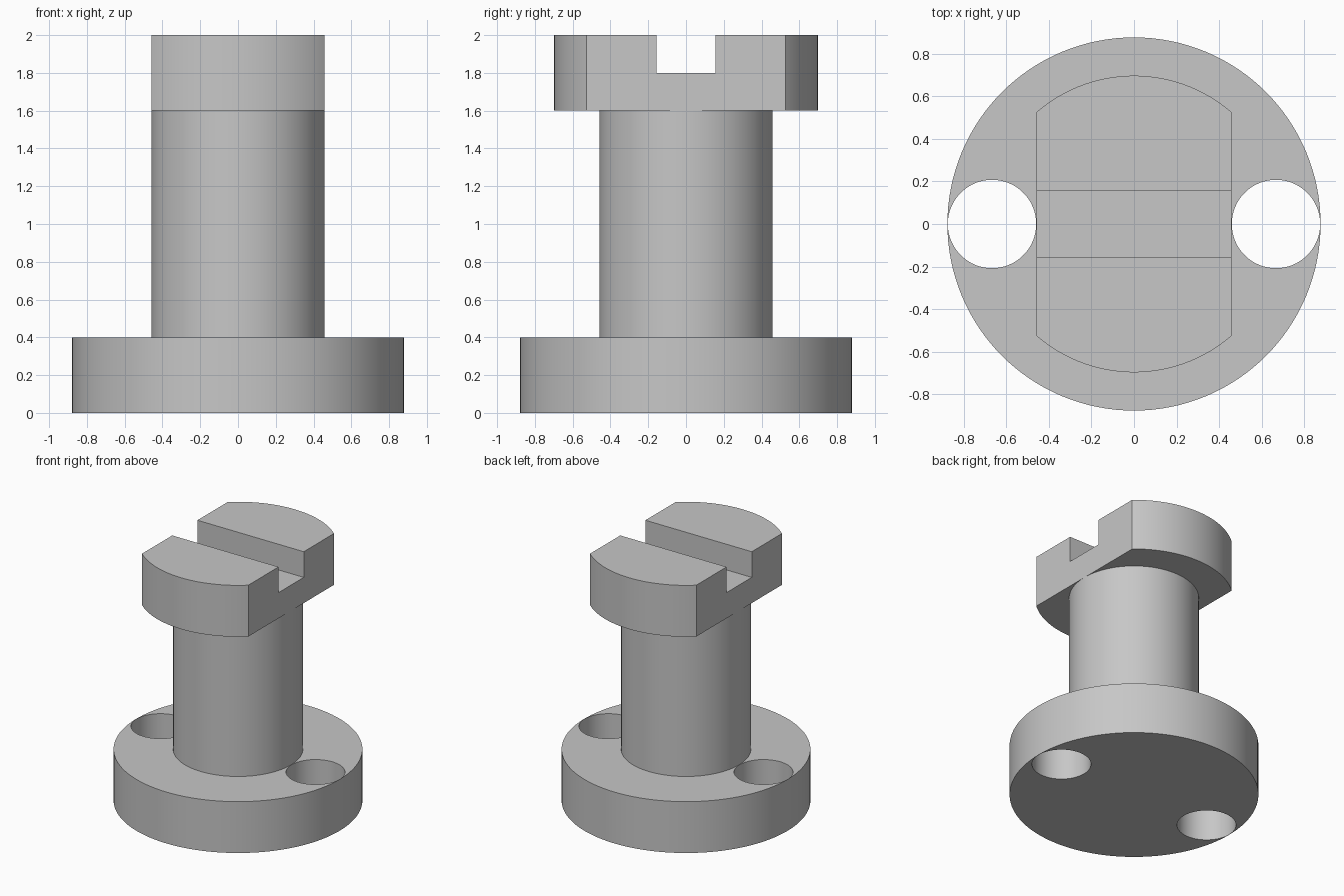
import bpy
import math

default_cube = bpy.data.objects.get("Cube")
if default_cube:
    bpy.data.objects.remove(default_cube, do_unlink=True)

BASE_R, STEM_R, HEAD_R = 0.878, 0.458, 0.698
BASE_TOP, HEAD_BOTTOM, SLOT_FLOOR, TOP = 0.4, 1.6, 1.8, 2.0
HOLE_X, HOLE_R, SLOT_WIDTH = 0.668, 0.208, 0.31

grey = bpy.data.materials.new("plain grey")
grey.use_nodes = True
grey.diffuse_color = (0.57, 0.57, 0.57, 1)
grey.node_tree.nodes["Principled BSDF"].inputs["Base Color"].default_value = grey.diffuse_color


def finish_primitive(name):
    obj = bpy.context.object
    obj.name = name
    obj.data.materials.append(grey)
    return obj


def cylinder(name, radius, z0, z1, x=0, sides=128):
    bpy.ops.mesh.primitive_cylinder_add(vertices=sides, radius=radius, depth=z1 - z0,
                                        location=(x, 0, (z0 + z1) / 2),
                                        rotation=(0, 0, math.pi / 2))
    return finish_primitive(name)


def box(name, width, depth, z0, z1):
    bpy.ops.mesh.primitive_cube_add(size=1, location=(0, 0, (z0 + z1) / 2))
    obj = finish_primitive(name)
    obj.scale = (width, depth, z1 - z0)
    return obj


def cut(target, cutter, operation="DIFFERENCE"):
    cutter.hide_render = True
    bpy.context.view_layer.update()
    mod = target.modifiers.new("cut", "BOOLEAN")
    mod.operation = operation
    mod.solver = "EXACT"
    mod.object = cutter
    bpy.context.view_layer.objects.active = target
    bpy.ops.object.modifier_apply(modifier=mod.name)
    bpy.data.objects.remove(cutter, do_unlink=True)


# Round base flange with two through holes beside the stem
base = cylinder("base_flange", BASE_R, 0, BASE_TOP)
for side in (-1, 1):
    cut(base, cylinder("hole_cutter", HOLE_R, -0.1, BASE_TOP + 0.1, side * HOLE_X, 64))

# Stem
stem = cylinder("stem", STEM_R, BASE_TOP, HEAD_BOTTOM)

# Head: disc with two flat sides and a slot across the top
head = cylinder("slotted_head", HEAD_R, HEAD_BOTTOM, TOP)
cut(head, box("flats_cutter", 2 * STEM_R, 3, HEAD_BOTTOM - 0.1, TOP + 0.1), "INTERSECT")
cut(head, box("slot_cutter", 3, SLOT_WIDTH, SLOT_FLOOR, TOP + 0.1))

# Smooth round walls, sharp edges
for part in (base, stem, head):
    bpy.ops.object.select_all(action="DESELECT")
    part.select_set(True)
    bpy.context.view_layer.objects.active = part
    bpy.ops.object.shade_smooth_by_angle(angle=math.radians(30))
